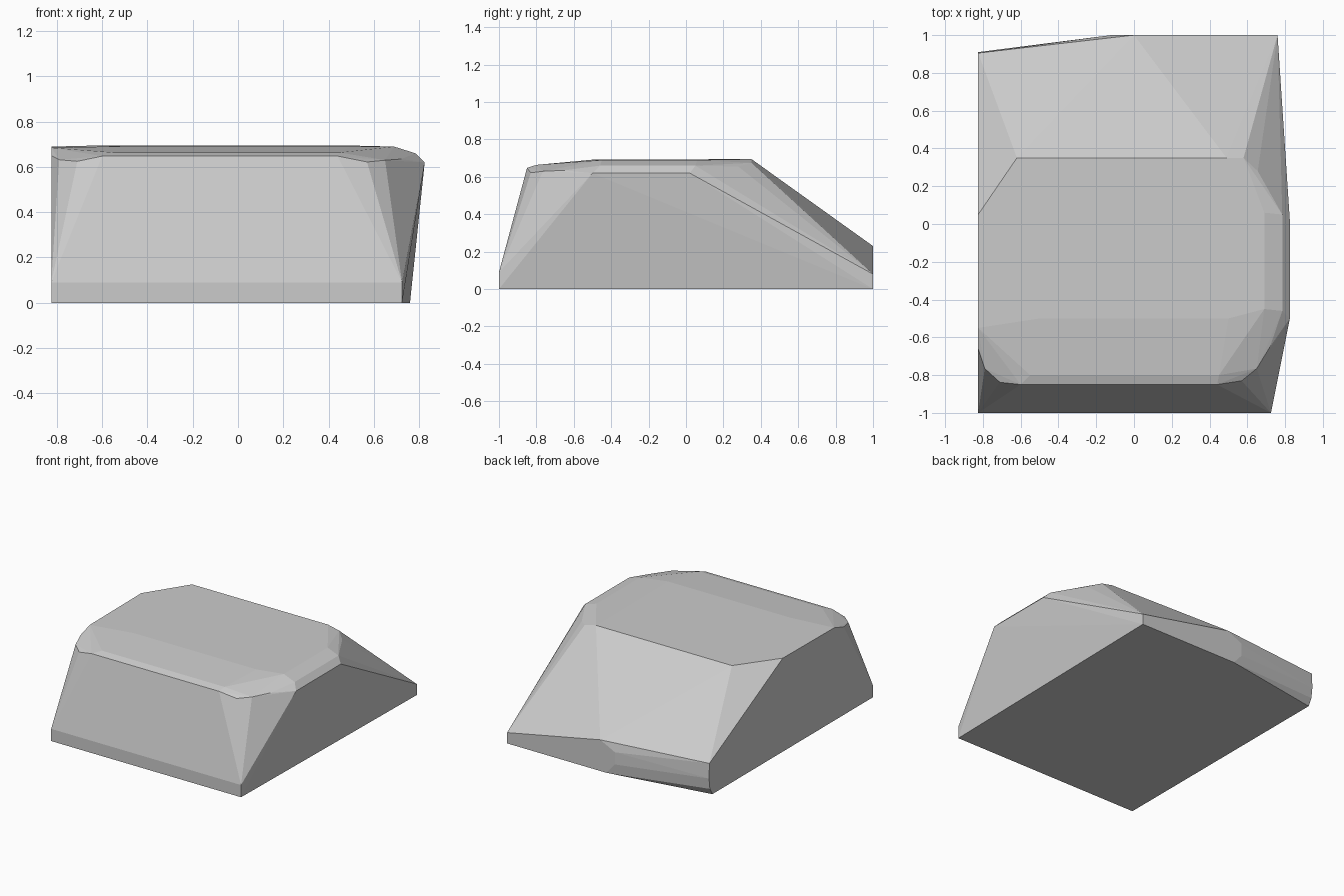
import bpy, bmesh, math

if "Cube" in bpy.data.objects:
    bpy.data.objects.remove(bpy.data.objects["Cube"])

# Footprint and low rim: slightly skewed base with a folded back edge
base = [(-.825, -1, 0), (.725, -1, 0), (-.825, -1, .09), (.725, -1, .09),
        (.76, 1, 0), (.76, 1, .08), (-.05, 1, 0), (-.12, 1, .08),
        (-.12, 1, .17), (0, 1, .23),
        (-.825, .87, 0), (-.825, .9, .05), (-.825, .91, .13), (-.825, .905, .24)]

# Top deck with its rear ridge
deck = [(-.62, .35, .695), (.49, .35, .695), (-.5, -.5, .692), (.5, -.5, .692),
        (-.825, .05, .69), (-.825, -.55, .685), (-.55, -.8, .664), (.45, -.8, .664)]

# Rounded front lip and its corners
lip = [(-.6, -.85, .648), (.44, -.85, .648), (-.71, -.838, .625), (.57, -.83, .622),
       (-.79, -.765, .632), (-.825, -.66, .65), (.65, -.765, .63)]

# Overhanging right shoulder, rounded in three steps
shoulder = [(x, y, z) for x, z, front, back in
            [(.69, .69, -.45, .06), (.785, .66, -.46, .05), (.825, .62, -.5, .02)]
            for y in (front, back)] + [(.58, .35, .675), (.655, .28, .655), (.72, -.65, .635)]

# Wrap the points in one convex faceted solid
bm = bmesh.new()
for p in base + deck + lip + shoulder:
    bm.verts.new(p)
bmesh.ops.convex_hull(bm, input=bm.verts[:])
loose = [v for v in bm.verts if not v.link_faces]
bmesh.ops.delete(bm, geom=loose, context='VERTS')
bmesh.ops.dissolve_limit(bm, angle_limit=math.radians(.5),
                         verts=bm.verts[:], edges=bm.edges[:])
bmesh.ops.recalc_face_normals(bm, faces=bm.faces[:])

mesh = bpy.data.meshes.new("faceted_block")
bm.to_mesh(mesh)
bm.free()
bpy.context.collection.objects.link(bpy.data.objects.new("faceted_block", mesh))
